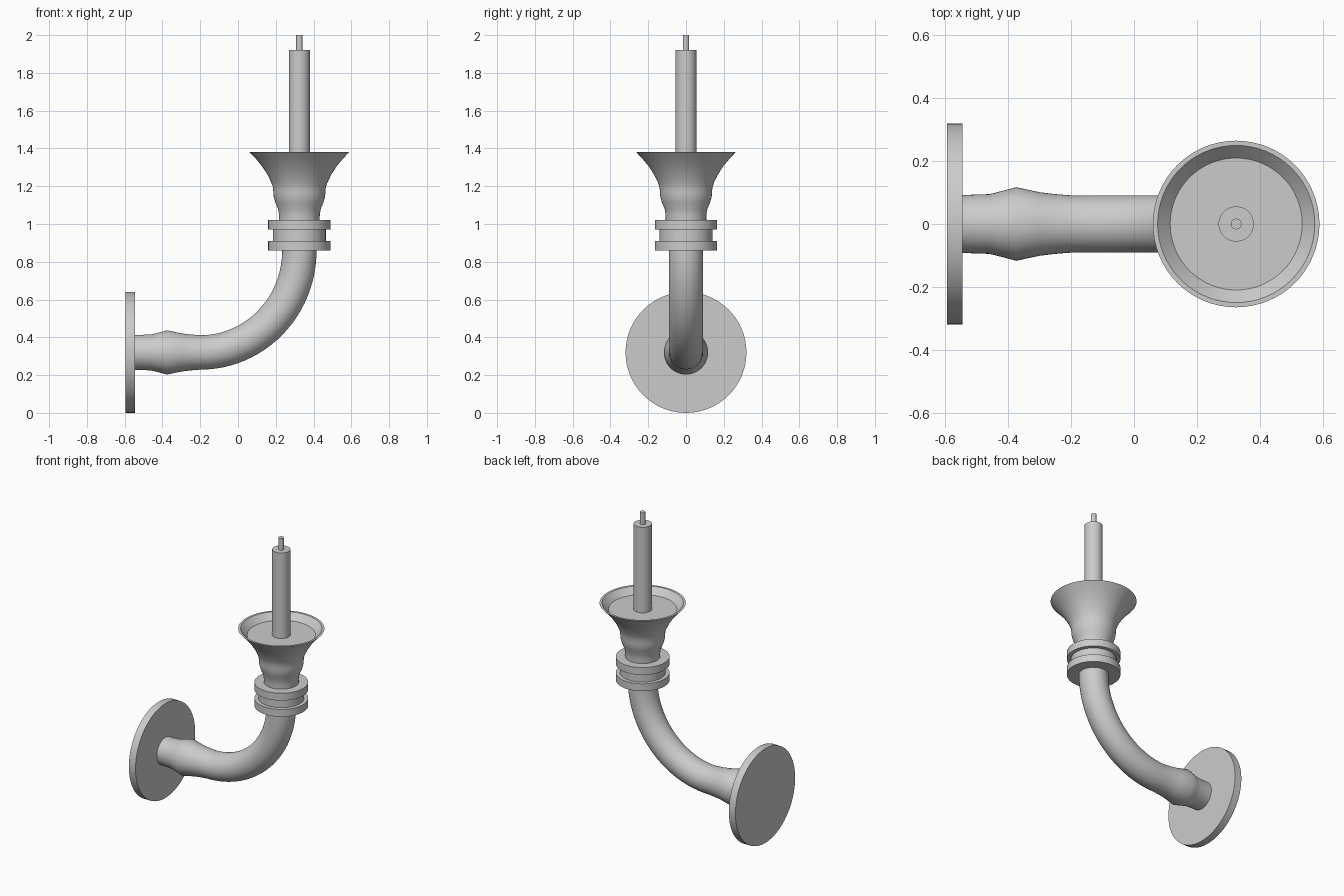
import bpy, bmesh
from math import sin, cos, pi, radians
from mathutils import Vector

if "Cube" in bpy.data.objects:
    bpy.data.objects.remove(bpy.data.objects["Cube"])

CX, ARM_Z = 0.325, 0.32   # candle axis and height of the wall arm


def sweep(name, stations, sides=48, sharp=35):
    """Closed round body through stations of (x, z, direction angle, radius)."""
    bm = bmesh.new()
    rings = []
    for x, z, a, r in stations:
        n = Vector((-sin(a), 0, cos(a)))
        y = Vector((0, 1, 0))
        rings.append([bm.verts.new(Vector((x, 0, z)) + r * (cos(t) * y + sin(t) * n))
                      for t in (2 * pi * i / sides for i in range(sides))])
    for lo, hi in zip(rings, rings[1:]):
        for i in range(sides):
            j = (i + 1) % sides
            bm.faces.new((lo[i], lo[j], hi[j], hi[i]))
    bm.faces.new(rings[0][::-1])
    bm.faces.new(rings[-1])
    mesh = bpy.data.meshes.new(name)
    bm.to_mesh(mesh)
    bm.free()
    ob = bpy.data.objects.new(name, mesh)
    bpy.context.collection.objects.link(ob)
    bpy.ops.object.select_all(action='DESELECT')
    ob.select_set(True)
    bpy.context.view_layer.objects.active = ob
    bpy.ops.object.shade_smooth_by_angle(angle=radians(sharp))
    return ob


def upright(name, profile, sides=48):
    """Turned part on the candle axis, profile of (radius, z)."""
    return sweep(name, [(CX, z, pi / 2, r) for r, z in profile], sides)


# Wall plate
sweep("wall_plate", [(-0.595, ARM_Z, 0, 0.32), (-0.545, ARM_Z, 0, 0.32)], 64)

# Arm: straight piece with a swelling, then a quarter bend upwards
arm = [(-0.55, ARM_Z, 0, 0.092), (-0.46, ARM_Z, 0, 0.095), (-0.42, ARM_Z, 0, 0.105),
       (-0.375, ARM_Z, 0, 0.117), (-0.30, ARM_Z, 0, 0.101), (-0.25, ARM_Z, 0, 0.095)]
bend_x, bend_z, steps = 0.525, 0.54, 24
for k in range(steps + 1):
    a = pi / 2 * k / steps
    arm.append((CX - bend_x + bend_x * sin(a), ARM_Z + bend_z * (1 - cos(a)), a, 0.091))
arm.append((CX, 0.88, pi / 2, 0.091))
sweep("arm", arm)

# Collar: two discs with a narrower neck between
upright("collar", [(0.165, 0.86), (0.165, 0.91), (0.14, 0.91), (0.14, 0.97),
                   (0.165, 0.97), (0.165, 1.02)], 64)

# Flared cup with a shallow recessed top
upright("cup", [(0.107, 1.01), (0.108, 1.05), (0.113, 1.08), (0.128, 1.115), (0.136, 1.145),
                (0.138, 1.17), (0.14, 1.195), (0.149, 1.22), (0.168, 1.26), (0.197, 1.305),
                (0.23, 1.345), (0.265, 1.382), (0.25, 1.382), (0.21, 1.34)], 64)

# Candle and wick
upright("candle", [(0.056, 1.33), (0.056, 1.92)], 40)
upright("wick", [(0.017, 1.91), (0.017, 2.0)], 24)
